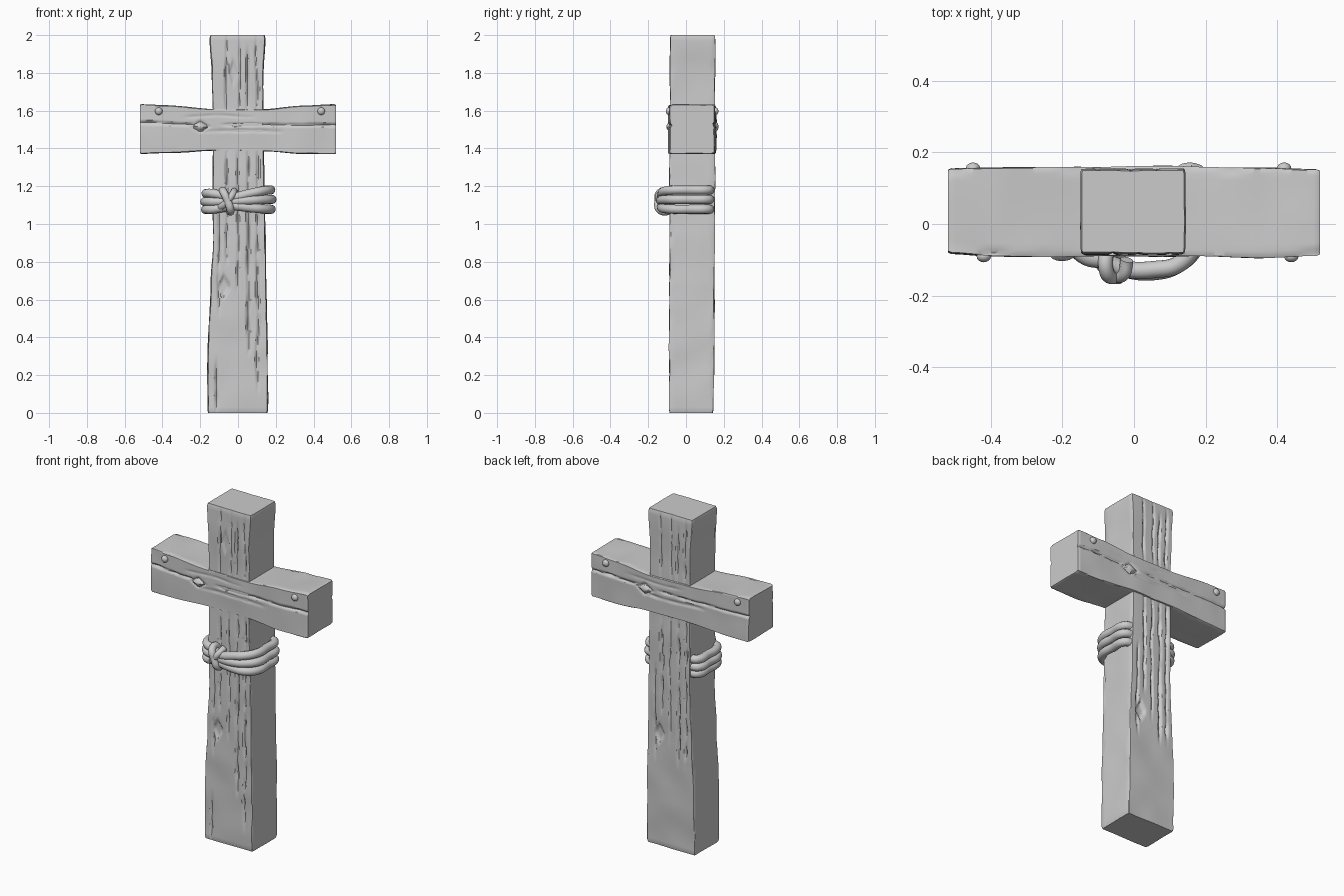
import bpy, bmesh, math
from mathutils import Vector, noise

if "Cube" in bpy.data.objects:
    bpy.data.objects.remove(bpy.data.objects["Cube"])


def lerp_profile(rows, t):
    for r0, r1 in zip(rows, rows[1:]):
        if t <= r1[0]:
            f = (t - r0[0]) / (r1[0] - r0[0])
            f = f * f * (3 - 2 * f)
            return [a + (b - a) * f for a, b in zip(r0[1:], r1[1:])]
    return rows[-1][1:]


def smooth(obj, angle=38):
    bpy.ops.object.select_all(action='DESELECT')
    obj.select_set(True)
    bpy.context.view_layer.objects.active = obj
    bpy.ops.object.shade_smooth_by_angle(angle=math.radians(angle))


def carve(side, a, t, cracks, knots):
    """Depth of wood grain cracks and knots on a broad face."""
    d = 0.0
    for s, ca, t0, t1, depth, width in cracks:
        if s == side and t0 < t < t1:
            centre = ca + 0.010 * noise.noise(Vector((t * 5, ca * 40, side)))
            taper = min(1, (t - t0) / 0.08, (t1 - t) / 0.08)
            ragged = 0.65 + 0.7 * noise.noise(Vector((t * 14, ca * 30, side)))
            d = max(d, depth * taper * max(0.1, ragged) * max(0, 1 - abs(a - centre) / width))
    for s, ca, ct, ra, rt, depth in knots:
        if s == side:
            r = abs(a - ca) / ra + abs(t - ct) / rt
            if depth > 0:
                d = max(d, depth * min(1, max(0, 1.4 - r) * 2))
            elif r < 1.6:
                d = depth * max(0, 1 - r * r) + 0.007 * math.exp(-((r - 1.1) / 0.25) ** 2)
    return d


def timber(name, rows, place, cracks, knots, na, nb, nt):
    """Lofted timber; each row is t, a0, a1, b0, b1. Broad faces are at b0 and b1."""
    bm = bmesh.new()
    t_start, t_end = rows[0][0], rows[-1][0]
    loop = ([(i / na, 0, -1) for i in range(na)] + [(1, i / nb, 0) for i in range(nb)]
            + [(1 - i / na, 1, 1) for i in range(na)] + [(0, 1 - i / nb, 0) for i in range(nb)])
    rings = []
    for k in range(nt + 1):
        t = t_start + (t_end - t_start) * k / nt
        a0, a1, b0, b1 = lerp_profile(rows, t)
        ring = []
        for u, v, side in loop:
            a, b = a0 + (a1 - a0) * u, b0 + (b1 - b0) * v
            n = 0.005 * noise.noise(place(t, a, b) * 6)
            if u in (0, 1) and v in (0, 1):
                # worn corner edges
                chip = 0.003 + 0.008 * max(0, noise.noise(Vector((t * 9, u * 7, v * 5))))
                a += chip * (1 - 2 * u)
                b += chip * (1 - 2 * v)
            elif side:
                b -= side * (carve(side, a, t, cracks, knots) + n)
            else:
                a += (1 - 2 * u) * (n + 0.002)
            inset = 0.004 if k in (0, nt) else 0
            a += inset * (1 - 2 * u)
            b += inset * (1 - 2 * v)
            ring.append(bm.verts.new(place(t, a, b)))
        rings.append(ring)
    n = len(loop)
    for r0, r1 in zip(rings, rings[1:]):
        for i in range(n):
            bm.faces.new((r0[i], r0[(i + 1) % n], r1[(i + 1) % n], r1[i]))
    bm.faces.new(rings[0])
    bm.faces.new(rings[-1])
    bmesh.ops.recalc_face_normals(bm, faces=bm.faces)
    me = bpy.data.meshes.new(name)
    bm.to_mesh(me)
    bm.free()
    obj = bpy.data.objects.new(name, me)
    bpy.context.collection.objects.link(obj)
    smooth(obj)
    return obj


# Upright post
post_rows = [(0, -.163, .16, -.088, .145), (.35, -.161, .158, -.089, .149),
             (.65, -.147, .152, -.087, .149), (.92, -.134, .146, -.088, .152),
             (1.15, -.136, .141, -.088, .152), (1.5, -.135, .136, -.087, .152),
             (1.8, -.14, .136, -.084, .153), (2, -.152, .146, -.083, .153)]
front_cracks = [(-.055, .78, 1.45, .016, .012), (-.06, 1.58, 2.01, .014, .011),
                (0, .62, 1.42, .013, .010), (.01, 1.58, 2.01, .014, .010),
                (.055, .3, 1.42, .018, .013), (.05, 1.58, 1.95, .016, .011),
                (.105, .1, 1.42, .015, .012), (.1, 1.58, 2.01, .015, .011),
                (-.11, -.01, .3, .016, .012), (-.1, .5, 1.1, .012, .011)]
post_cracks = [(-1, *c) for c in front_cracks]
post_cracks += [(1, -c[0], max(c[1], .5), *c[2:]) for c in front_cracks if c[2] > .5]
post_knots = [(-1, -.075, .67, .03, .05, .014), (-1, -.025, 1.8, .018, .06, .008),
              (1, .075, .67, .03, .05, .014)]
timber("upright_post", post_rows, lambda t, a, b: Vector((a, b, t)),
       post_cracks, post_knots, 54, 14, 130)

# Cross beam
beam_rows = [(-.52, 1.37, 1.635, -.082, .154), (-.4, 1.373, 1.631, -.089, .158),
             (-.13, 1.386, 1.611, -.091, .16), (.12, 1.385, 1.608, -.09, .16),
             (.35, 1.369, 1.628, -.094, .157), (.52, 1.368, 1.635, -.088, .152)]
beam_cracks = []
for s in (-1, 1):
    for z, x0, x1, depth, width in [(1.53, -.6, -.16, .015, .012), (1.525, -.1, .6, .013, .012),
                                    (1.49, -.22, .25, .007, .014), (1.57, -.3, .1, .005, .012)]:
        lo, hi = (x0, x1) if s < 0 else (-x1, -x0)
        beam_cracks.append((s, z, lo, hi, depth, width))
beam_knots = [(-1, 1.515, -.2, .026, .04, -.012), (1, 1.515, .16, .03, .045, -.012)]
timber("cross_beam", beam_rows, lambda t, a, b: Vector((t, b, a)),
       beam_cracks, beam_knots, 44, 14, 110)

# Nail heads, front and back
for i, (x, y) in enumerate([(-.42, -.091), (.44, -.091), (-.45, .156), (.42, .156)]):
    bpy.ops.mesh.primitive_uv_sphere_add(segments=16, ring_count=10, radius=.02,
                                         location=(x, y, 1.597), scale=(1, .8, 1))
    nail = bpy.context.object
    nail.name = f"nail_head_{i + 1}"
    smooth(nail, 60)


def rope(name, points, radius, closed=False):
    cu = bpy.data.curves.new(name, 'CURVE')
    cu.dimensions = '3D'
    cu.bevel_depth, cu.bevel_resolution, cu.resolution_u = radius, 4, 6
    cu.use_fill_caps = True
    sp = cu.splines.new('BEZIER')
    sp.bezier_points.add(len(points) - 1)
    for bp, p in zip(sp.bezier_points, points):
        bp.co = p
        bp.handle_left_type = bp.handle_right_type = 'AUTO'
    sp.use_cyclic_u = closed
    obj = bpy.data.objects.new(name, cu)
    bpy.context.collection.objects.link(obj)


# Rope strands wrapping the front and sides, ending at the back edges
for i, (zl, zk, zr, out) in enumerate([(1.162, 1.142, 1.18, -.003), (1.118, 1.12, 1.13, .003),
                                       (1.077, 1.095, 1.078, -.001)]):
    zm = (zk + zr) / 2
    rope(f"rope_strand_{i + 1}",
         [(-.125, .128, zl), (-.16 - out, .115, zl), (-.169 - out, .03, zl), (-.168 - out, -.05, zl),
          (-.14, -.088, zl), (-.085, -.103, (zl + zk) / 2), (-.03, -.125, zk), (.06, -.13 - out, zm),
          (.125, -.112, zr * .7 + zm * .3), (.17 + out, -.06, zr), (.173 + out, .03, zr),
          (.163 + out, .115, zr), (.128, .128, zr)], .024)

# Rope knot
rope("rope_knot", [(-.078, -.09, 1.17), (-.076, -.135, 1.168), (-.054, -.147, 1.12),
                   (-.04, -.138, 1.075), (-.046, -.09, 1.072), (-.06, -.075, 1.12)], .021, True)
rope("rope_knot_tail", [(-.02, -.1, 1.175), (-.03, -.142, 1.155), (-.07, -.135, 1.105),
                        (-.1, -.1, 1.085)], .018)
